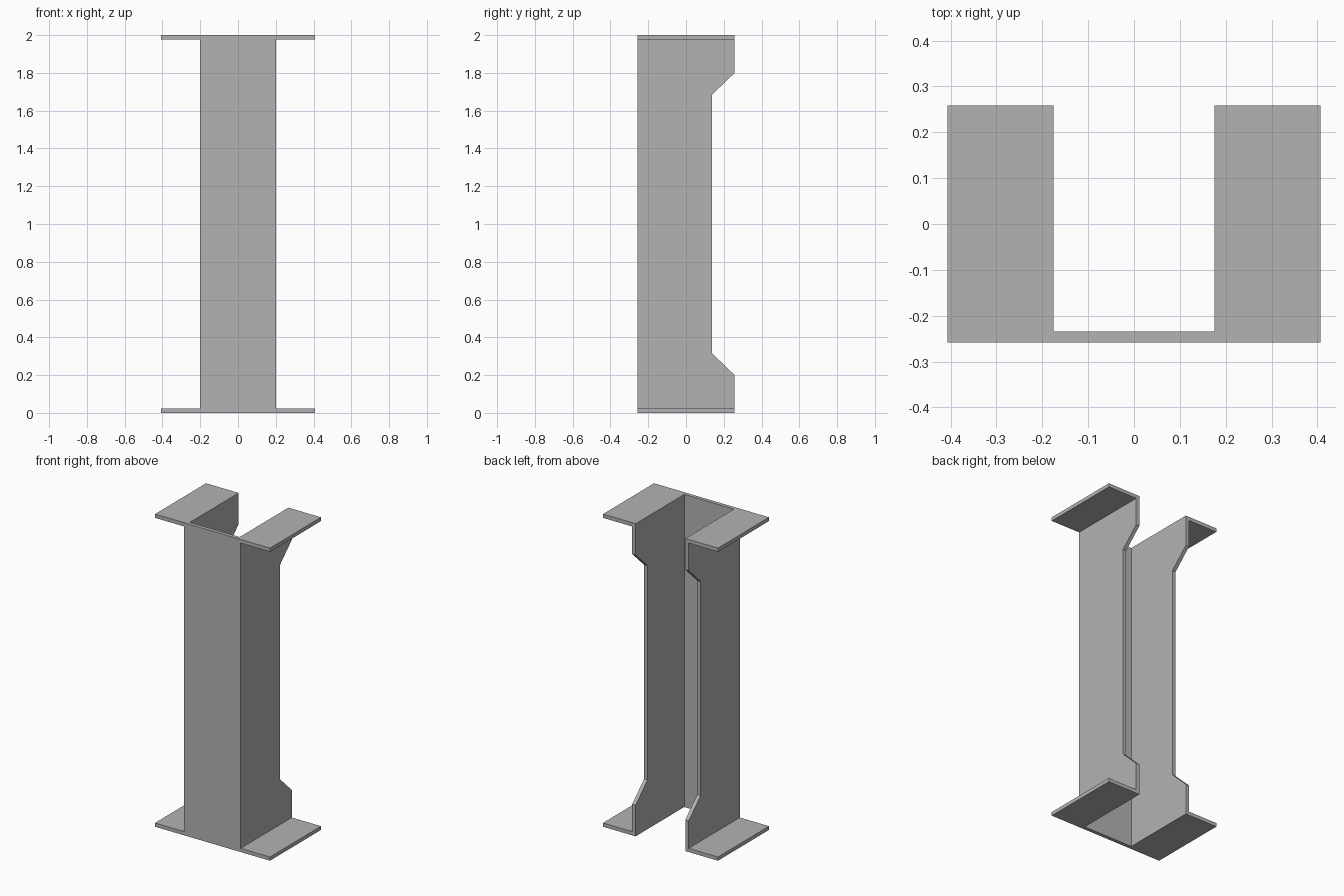
import bpy
import bmesh
from mathutils import Vector

# Overall sizes
HEIGHT = 2.0
HALF_W = 0.407      # flange tip
HALF_D = 0.258      # front and back
WALL_OUT = 0.2      # outer face of side walls
T = 0.024           # sheet thickness
WAIST_Y = 0.138     # back edge of the narrow part of the walls

cube = bpy.data.objects.get("Cube")
if cube:
    bpy.data.objects.remove(cube, do_unlink=True)

steel = bpy.data.materials.new("grey_steel")
steel.use_nodes = True
colour = (0.45, 0.45, 0.45, 1)
steel.diffuse_color = colour
steel.node_tree.nodes["Principled BSDF"].inputs["Base Color"].default_value = colour


def extrude_side_profile(name, profile, x0, x1):
    """Extrude a (y, z) outline from x0 to x1."""
    bm = bmesh.new()
    face = bm.faces.new([bm.verts.new((x0, y, z)) for y, z in profile])
    result = bmesh.ops.extrude_face_region(bm, geom=[face])
    moved = [v for v in result["geom"] if isinstance(v, bmesh.types.BMVert)]
    bmesh.ops.translate(bm, verts=moved, vec=Vector((x1 - x0, 0, 0)))
    bmesh.ops.recalc_face_normals(bm, faces=bm.faces)
    mesh = bpy.data.meshes.new(name)
    bm.to_mesh(mesh)
    bm.free()
    mesh.materials.append(steel)
    obj = bpy.data.objects.new(name, mesh)
    bpy.context.collection.objects.link(obj)
    return obj


def rectangle(y0, y1, z0, z1):
    return [(y0, z0), (y1, z0), (y1, z1), (y0, z1)]


# Front plate between the side walls
inner = WALL_OUT - T
extrude_side_profile("front_web", rectangle(-HALF_D, -HALF_D + T, 0, HEIGHT),
                     -inner, inner)

# Wall outline: deep ends tapering to a narrow waist, symmetric in height
lower = [(-HALF_D, 0), (HALF_D, 0), (HALF_D, 0.2), (WAIST_Y, 0.315)]
wall = lower + [(y, HEIGHT - z) for y, z in reversed(lower)]

# Side walls with outward flanges at both ends
for side, sign in (("left", 1), ("right", -1)):
    extrude_side_profile(side + "_wall", wall, sign * inner, sign * WALL_OUT)
    for end, z in (("bottom", 0), ("top", HEIGHT - T)):
        extrude_side_profile(f"{side}_{end}_flange",
                             rectangle(-HALF_D, HALF_D, z, z + T),
                             sign * WALL_OUT, sign * HALF_W)
